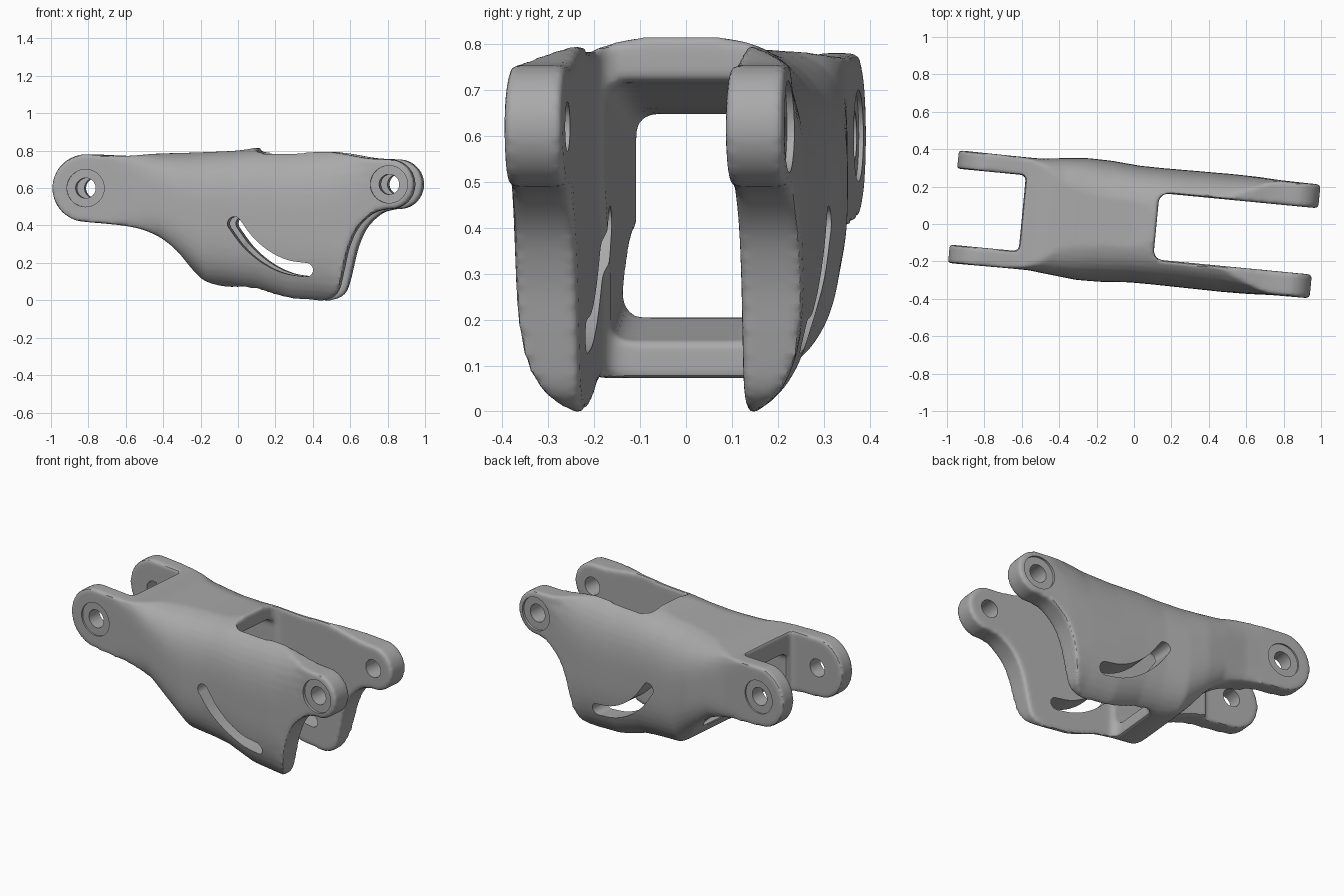
import bpy, bmesh, math
from mathutils import Vector

cube = bpy.data.objects.get("Cube")
if cube:
    bpy.data.objects.remove(cube, do_unlink=True)


def smooth_path(pts, closed, steps=5):
    """Catmull-Rom curve through 2D points."""
    p = [Vector(q) for q in pts]
    n = len(p)
    get = (lambda i: p[i % n]) if closed else (lambda i: p[max(0, min(n - 1, i))])
    out = []
    for i in range(n if closed else n - 1):
        a, b, c, d = (get(i + k) for k in (-1, 0, 1, 2))
        for s in range(steps):
            t = s / steps
            out.append(0.5 * (2 * b + (c - a) * t + (2 * a - 5 * b + 4 * c - d) * t * t
                              + (3 * b - a - 3 * c + d) * t ** 3))
    return out if closed else out + [p[-1]]


def arc(cx, cz, r, start, end, n=12):
    angles = [math.radians(start + (end - start) * i / n) for i in range(n + 1)]
    return [(cx + r * math.cos(a), cz + r * math.sin(a)) for a in angles]


def loft(name, rings):
    """Closed solid through rings of equal point count."""
    bm = bmesh.new()
    rows = [[bm.verts.new(co) for co in ring] for ring in rings]
    n = len(rows[0])
    for a, b in zip(rows, rows[1:]):
        for i in range(n):
            bm.faces.new((a[i], a[(i + 1) % n], b[(i + 1) % n], b[i]))
    bm.faces.new(rows[0])
    bm.faces.new(rows[-1])
    bmesh.ops.recalc_face_normals(bm, faces=bm.faces)
    mesh = bpy.data.meshes.new(name)
    bm.to_mesh(mesh)
    bm.free()
    obj = bpy.data.objects.new(name, mesh)
    bpy.context.collection.objects.link(obj)
    return obj


def prism(name, outline, y0, y1):
    return loft(name, [[(p[0], y, p[1]) for p in outline] for y in (y0, y1)])


def apply_mod(obj, kind, **settings):
    mod = obj.modifiers.new(kind, kind)
    for key, value in settings.items():
        setattr(mod, key, value)
    bpy.context.view_layer.objects.active = obj
    bpy.ops.object.modifier_apply(modifier=mod.name)


def combine(obj, tool, operation="DIFFERENCE"):
    tool.hide_render = True
    apply_mod(obj, "BOOLEAN", object=tool, operation=operation, solver="EXACT")
    bpy.data.objects.remove(tool, do_unlink=True)


# Side outline of the link, including both rounded pivot ends
LEFT, RIGHT = (-0.79, 0.60), (0.84, 0.62)
outline = arc(*LEFT, 0.18, 265, 90)
outline += [(-.58, .772), (-.42, .784), (-.22, .79), (0, .80), (.12, .816), (.165, .795),
            (.3, .797), (.45, .80), (.58, .785), (.72, .76)]
outline += arc(*RIGHT, 0.133, 85, -95)
outline += [(.75, .465), (.67, .39), (.62, .28), (.59, .15), (.56, .045), (.5, .003),
            (.42, 0), (.3, .012), (.15, .045), (.03, .068), (-.08, .078), (-.17, .11),
            (-.23, .17), (-.31, .27), (-.42, .35), (-.56, .395)]
link = prism("linkage_body", smooth_path(outline, True, 4), -0.4, 0.4)

# Rounded cross-sections along the link: x, bottom, top, half width, squareness
stations = [(-1.1, .36, .84, .304, 12), (-.66, .36, .84, .300, 12), (-.54, .34, .81, .300, 6),
            (-.4, .29, .795, .315, 3.6), (-.28, .18, .797, .327, 3.1), (-.15, .06, .80, .325, 3),
            (0, .045, .808, .313, 3), (.12, .03, .818, .312, 3), (.3, -.03, .82, .314, 3),
            (.5, -.04, .83, .316, 3.1), (.64, -.05, .84, .314, 4), (.76, -.05, .85, .308, 8),
            (1.1, -.05, .85, .304, 12)]


def section(x, low, high, half, power, n=64):
    ring = []
    for i in range(n):
        a = 2 * math.pi * i / n
        c, s = math.cos(a), math.sin(a)
        k = (abs(c) ** power + abs(s) ** power) ** (-1 / power)
        ring.append((x, half * k * c, (low + high) / 2 + (high - low) / 2 * k * s))
    return ring


combine(link, loft("rounded_envelope", [section(*s) for s in stations]), "INTERSECT")

# Fork openings at both ends and the hollow between the bridges
left_fork = [(-1.2, -.2), (-.6, -.2), (-.6, 1.1), (-1.2, 1.1)]
right_fork = [(.12, 1.1), (.12, .5), (0, .3), (0, -.2), (1.2, -.2), (1.2, 1.1)]
hollow = [(-.75, .64), (-.3, .66), (0, .71), (.3, .73), (.3, .14), (0, .15),
          (-.26, .215), (-.4, -.2), (-.75, -.2)]
for name, shape, half, radius in (("left_fork_cut", left_fork, .204, .02),
                                  ("right_fork_cut", right_fork, .178, .045),
                                  ("hollow_cut", hollow, .165, .04)):
    cutter = prism(name, shape, -half, half)
    apply_mod(cutter, "BEVEL", width=radius, segments=4, limit_method="NONE")
    combine(link, cutter)

# Soft cast edges
apply_mod(link, "REMESH", mode="VOXEL", voxel_size=0.011, adaptivity=0.0)
apply_mod(link, "SMOOTH", factor=0.5, iterations=8)

# Curved slot through both side plates
path = smooth_path([(.01, .41), (.085, .31), (.18, .23), (.285, .18), (.395, .163)], False)
r = 0.037
sides = {1: [], -1: []}
for i, p in enumerate(path):
    d = (path[min(i + 1, len(path) - 1)] - path[max(i - 1, 0)]).normalized()
    for side in sides:
        sides[side].append(p + Vector((-d.y, d.x)) * r * side)
end_angle = math.degrees(math.atan2(d.y, d.x))
d = path[1] - path[0]
start_angle = math.degrees(math.atan2(d.y, d.x))
slot = (sides[-1] + arc(*path[-1], r, end_angle - 90, end_angle + 90)[1:-1]
        + sides[1][::-1] + arc(*path[0], r, start_angle + 90, start_angle + 270)[1:-1])
combine(link, prism("slot_cut", slot, -0.5, 0.5))

# Pivot holes with shallow bearing seats on the outer faces
for centre in (LEFT, RIGHT):
    combine(link, prism("hole_cut", arc(*centre, .054, 0, 360, 40)[:-1], -0.5, 0.5))
    for a, b in ((-.5, -.292), (.292, .5)):
        combine(link, prism("seat_cut", arc(*centre, .1, 0, 360, 48)[:-1], a, b))

# Grey metal
metal = bpy.data.materials.new("grey_metal")
metal.use_nodes = True
colour = (0.4, 0.4, 0.4, 1)
metal.diffuse_color = colour
metal.node_tree.nodes["Principled BSDF"].inputs["Base Color"].default_value = colour
link.data.materials.clear()
link.data.materials.append(metal)

# Link sits slightly turned about the vertical axis
link.rotation_euler.z = math.radians(-5.5)
bpy.ops.object.select_all(action="DESELECT")
link.select_set(True)
bpy.context.view_layer.objects.active = link
bpy.ops.object.shade_smooth_by_angle(angle=math.radians(35))
